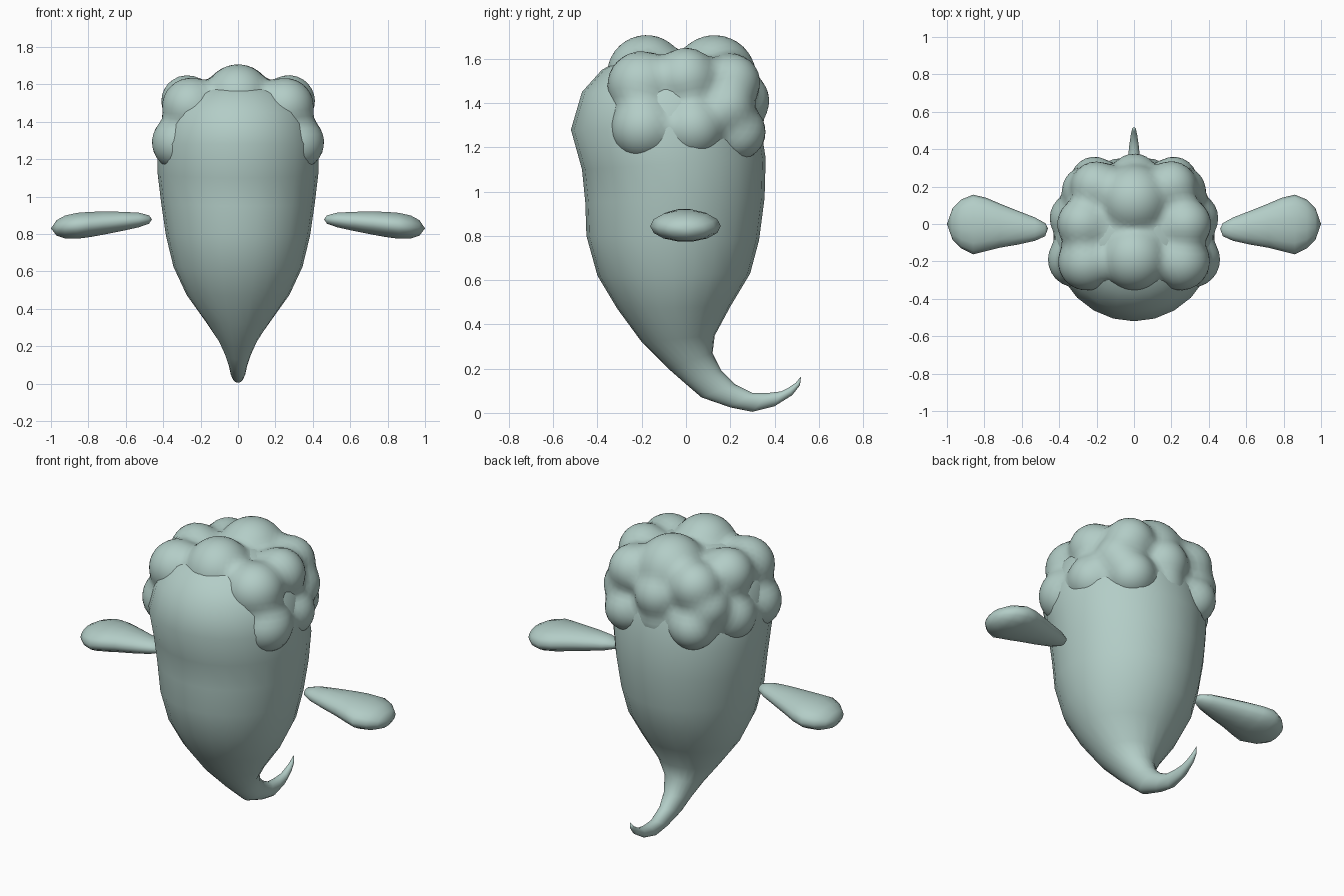
import bpy, bmesh, math
from mathutils import Vector

if "Cube" in bpy.data.objects:
    bpy.data.objects.remove(bpy.data.objects["Cube"])

mat = bpy.data.materials.new("pale_sage")
mat.diffuse_color = (0.45, 0.61, 0.57, 1)
mat.use_nodes = True
mat.node_tree.nodes["Principled BSDF"].inputs["Base Color"].default_value = mat.diffuse_color


def finish(name, bm):
    bmesh.ops.recalc_face_normals(bm, faces=bm.faces)
    for f in bm.faces:
        f.smooth = True
    me = bpy.data.meshes.new(name)
    bm.to_mesh(me)
    bm.free()
    me.materials.append(mat)
    ob = bpy.data.objects.new(name, me)
    bpy.context.collection.objects.link(ob)
    return ob


def loft(name, rings, start, end, sides):
    """Skin elliptical rings (centre, half axis a, half axis b) between two end points."""
    bm = bmesh.new()
    loops = []
    for c, a, b in rings:
        loops.append([bm.verts.new(c + a * math.cos(t) + b * math.sin(t))
                      for t in (2 * math.pi * i / sides for i in range(sides))])
    for p, q in zip(loops, loops[1:]):
        for i in range(sides):
            j = (i + 1) % sides
            bm.faces.new((p[i], p[j], q[j], q[i]))
    for tip, loop in ((start, loops[0]), (end, loops[-1])):
        v = bm.verts.new(tip)
        for i in range(sides):
            bm.faces.new((v, loop[i], loop[(i + 1) % sides]))
    return finish(name, bm)


# Body tapering into a curled tail: front y, front z, back y, back z, half width
profile = [
    (-.28, 1.605, .15, 1.60, .20), (-.38, 1.55, .23, 1.55, .30),
    (-.47, 1.45, .30, 1.45, .39), (-.52, 1.28, .34, 1.28, .43),
    (-.47, 1.10, .36, 1.15, .43), (-.455, .95, .355, .97, .41),
    (-.45, .80, .33, .78, .385), (-.40, .62, .29, .63, .345),
    (-.31, .47, .20, .48, .275), (-.20, .32, .13, .35, .175),
    (-.08, .20, .12, .27, .105), (.00, .13, .16, .19, .07),
    (.07, .07, .22, .13, .05), (.20, .025, .30, .09, .04),
    (.30, .005, .37, .09, .034), (.40, .03, .43, .097, .026),
    (.48, .08, .465, .115, .018), (.515, .125, .495, .135, .011),
]
rings = []
for yf, zf, yb, zb, w in profile:
    f, b = Vector((0, yf, zf)), Vector((0, yb, zb))
    rings.append(((f + b) / 2, (f - b) / 2, Vector((w, 0, 0))))
loft("body", rings, Vector((0, -.06, 1.64)), Vector((0, .52, .165)), 24)

# Curly hair cap: a dome swollen by round curls (x, y, z, radius), mirrored in x
half = [
    (0, -.18, 1.53, .18), (0, .13, 1.52, .19), (0, .24, 1.41, .14), (0, .21, 1.27, .14),
    (.25, -.20, 1.48, .16), (.27, .00, 1.51, .145), (.20, .20, 1.49, .14),
    (.31, -.19, 1.29, .155), (.31, .03, 1.29, .145), (.26, .18, 1.38, .13),
    (.21, .23, 1.27, .135),
]
curls = [(Vector((s * x, y, z)), r) for x, y, z, r in half for s in ((1, -1) if x else (1,))]
centre = Vector((0, -.04, 1.30))
bm = bmesh.new()
bmesh.ops.create_icosphere(bm, subdivisions=5, radius=1)
for v in bm.verts:
    d = v.co.normalized()
    reach = 1 / math.sqrt((d.x / .40) ** 2 + (d.y / .36) ** 2 + (d.z / .33) ** 2)
    for c, r in curls:
        o = c - centre
        k = d.dot(o)
        disc = k * k - o.length_squared + r * r
        if disc > 0 and k > 0:
            reach = max(reach, k + math.sqrt(disc))
    v.co = centre + d * reach
for _ in range(2):
    bmesh.ops.smooth_vert(bm, verts=bm.verts, factor=.5,
                          use_axis_x=True, use_axis_y=True, use_axis_z=True)
finish("curly_hair", bm)

# Paddle-shaped flippers: x, y low, y high, z low, z high
paddle = [
    (.475, -.065, .005, .855, .90), (.53, -.09, .035, .835, .915),
    (.62, -.11, .07, .815, .92), (.72, -.127, .11, .795, .922),
    (.79, -.145, .14, .782, .92), (.86, -.162, .157, .773, .915),
    (.925, -.13, .13, .775, .90), (.97, -.085, .085, .79, .875),
]
for side, name in ((1, "right_flipper"), (-1, "left_flipper")):
    rings = [(Vector((side * x, (y0 + y1) / 2, (z0 + z1) / 2)),
              Vector((0, (y1 - y0) / 2, 0)), Vector((0, 0, (z1 - z0) / 2)))
             for x, y0, y1, z0, z1 in paddle]
    loft(name, rings, Vector((side * .46, -.025, .878)), Vector((side * 1.0, 0, .83)), 14)
